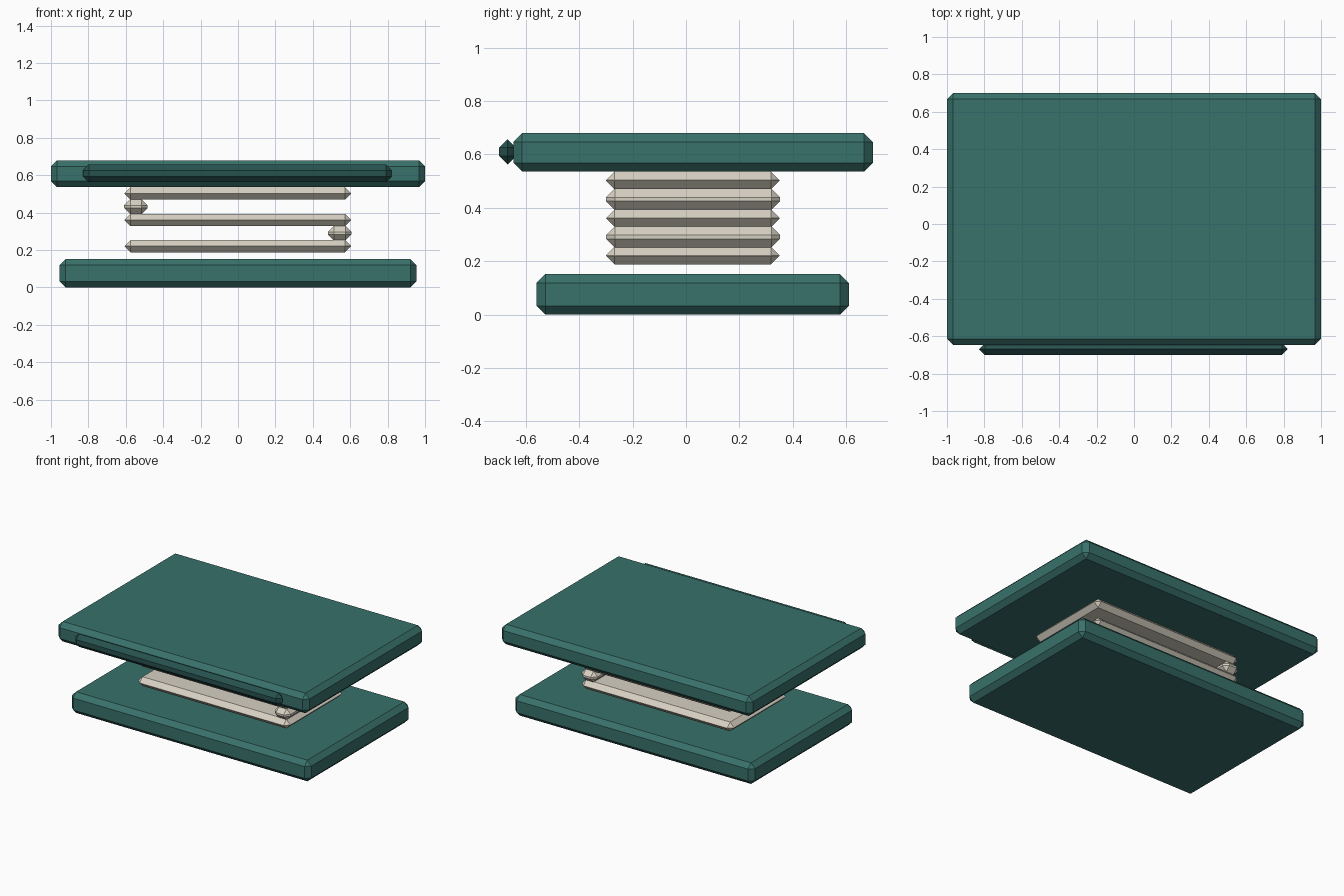
import bpy

if "Cube" in bpy.data.objects:
    bpy.data.objects.remove(bpy.data.objects["Cube"])


def material(name, rgb):
    m = bpy.data.materials.new(name)
    m.diffuse_color = (*rgb, 1)
    m.use_nodes = True
    m.node_tree.nodes["Principled BSDF"].inputs["Base Color"].default_value = m.diffuse_color
    return m


teal = material("teal", (0.04, 0.165, 0.145))
dark_teal = material("dark_teal", (0.02, 0.085, 0.078))
cream = material("cream", (0.68, 0.64, 0.54))


def chamfered_box(name, x, y, z, bevel, mat):
    """Box given by (min, max) per axis, with a flat chamfer on every edge."""
    spans = (x, y, z)
    bpy.ops.mesh.primitive_cube_add(size=1, location=[(a + b) / 2 for a, b in spans])
    ob = bpy.context.object
    ob.name = name
    ob.scale = [b - a for a, b in spans]
    bpy.ops.object.transform_apply(location=False, rotation=False, scale=True)
    mod = ob.modifiers.new("chamfer", 'BEVEL')
    mod.width = bevel
    mod.segments = 1
    mod.limit_method = 'NONE'
    ob.data.materials.append(mat)
    return ob


# Base and top plates
chamfered_box("base_plate", (-0.955, 0.955), (-0.56, 0.61), (0, 0.152), 0.033, teal)
chamfered_box("top_plate", (-1, 1), (-0.647, 0.70), (0.536, 0.68), 0.033, teal)

# Slim lip along the front edge of the top plate
chamfered_box("front_lip", (-0.828, 0.822), (-0.70, -0.638), (0.563, 0.657), 0.0305, dark_teal)

# Folded spring: three flat leaves
for i, zc in enumerate((0.221, 0.361, 0.503)):
    chamfered_box(f"spring_leaf_{i + 1}", (-0.607, 0.605), (-0.30, 0.351),
                  (zc - 0.033, zc + 0.033), 0.0325, cream)

# Folds joining the leaves at alternating ends
for name, x, zc in (("spring_fold_right", (0.48, 0.607), 0.291),
                    ("spring_fold_left", (-0.609, -0.483), 0.432)):
    chamfered_box(name, x, (-0.30, 0.353), (zc - 0.04, zc + 0.04), 0.033, cream)
